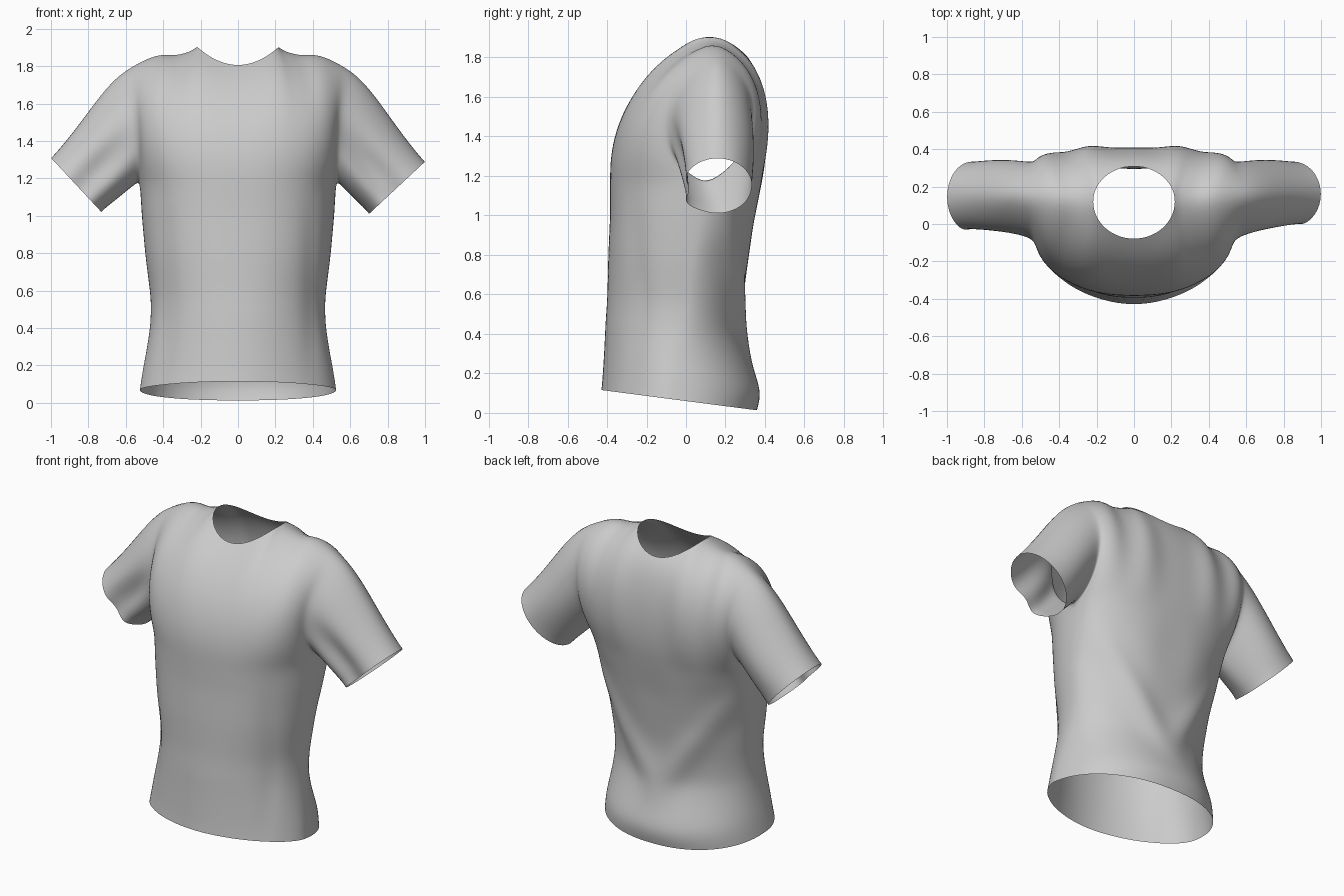
import bpy, bmesh
from math import sin, cos, pi, exp, copysign
from mathutils import Vector

if "Cube" in bpy.data.objects:
    bpy.data.objects.remove(bpy.data.objects["Cube"])

COLS, BODY_ROWS, YOKE_ROWS, SLEEVE_ROWS = 40, 22, 14, 10
ARMPIT = 1.17
NECK_U = 0.35          # share of the panel width taken by the neckline

# Torso stations: height, half width, side seam y, front y, back y,
# front roundness, back roundness
STATIONS = [
    (0.06, 0.525, -0.08, -0.43, 0.36, 1.8, 2.2),
    (0.14, 0.515, -0.07, -0.425, 0.39, 1.8, 2.1),
    (0.30, 0.485, -0.05, -0.415, 0.325, 1.9, 2.0),
    (0.42, 0.468, -0.02, -0.41, 0.285, 2.0, 1.9),
    (0.55, 0.465, 0.01, -0.40, 0.30, 2.1, 1.8),
    (0.78, 0.495, 0.03, -0.395, 0.335, 2.2, 1.75),
    (1.00, 0.515, 0.06, -0.385, 0.365, 2.3, 2.0),
    (ARMPIT, 0.525, 0.10, -0.385, 0.385, 2.4, 2.5),
]


def bump(v, centre, width):
    return exp(-((v - centre) / width) ** 2)


def lerp(a, b, t):
    return a + (b - a) * t


def station(z):
    for a, b in zip(STATIONS, STATIONS[1:]):
        if z <= b[0] + 1e-6:
            t = (z - a[0]) / (b[0] - a[0])
            return [lerp(p, q, t) for p, q in zip(a, b)]
    return STATIONS[-1]


def spread(u):
    """Column position across a panel, packed toward the side seams."""
    return copysign(abs(sin(u * pi / 2)) ** 0.8, u)


def bulge(f, power):
    return max(0.0, 1 - abs(f) ** power) ** (1 / power)


def body_point(u, z, back):
    """Point on the torso below the armpits."""
    _, w, seam, front, rear, front_p, rear_p = station(z)
    f = spread(u)
    g = bulge(f, rear_p if back else front_p)
    x, y = w * f, lerp(seam, rear if back else front, g)
    if back:
        # Drag folds running from both armpits to the small of the back
        ridge = 0.5 * max(0, z - 0.36) / 0.64
        fade = min(1, max(0, (z - 0.25) / 0.15)) * min(1, max(0, (ARMPIT - z) / 0.2))
        y += 0.035 * fade * g * bump(abs(x), ridge, 0.07)
        y -= 0.02 * fade * g * bump(x, 0, 0.14) * min(1, max(0, (z - 0.45) / 0.2))
    else:
        # Soft hanging folds beside the chest
        fade = sin(pi * min(1, z / ARMPIT))
        y += 0.015 * fade * bump(abs(x), 0.39, 0.035)
    t = (z - 0.06) / (ARMPIT - 0.06)
    return Vector((x, y, z - 0.13 * y * (1 - t)))


def top_point(u, back):
    """Point on the neckline or on the shoulder seam."""
    if abs(u) <= NECK_U:
        a = u / NECK_U * pi / 2
        return Vector((0.22 * sin(a), 0.12 + (0.19 if back else -0.2) * cos(a),
                       1.805 + 0.1 * sin(a) ** 2))
    t = (abs(u) - NECK_U) / (1 - NECK_U)
    z = lerp(1.905, 1.80, t) + 0.03 * sin(pi * t) - 0.022 * bump(t, 0.25, 0.18)
    return Vector((copysign(lerp(0.22, 0.6, t), u), lerp(0.12, 0.15, t), z))


def yoke_point(u, t, back):
    """Bezier column from the armpit line up to the neck or shoulder."""
    f = spread(u)
    g = bulge(f, 3.2 if back else 2.4)
    p0, p3 = body_point(u, ARMPIT, back), top_point(u, back)
    y1, y2 = (lerp(0.38, 0.46, g), lerp(0.42, 0.42, g)) if back else \
             (lerp(-0.19, -0.40, g), lerp(-0.13, -0.27, g))
    p1 = Vector((0.515 * f, y1, lerp(1.30, 1.44, g)))
    p2 = Vector((0.535 * f, y2, p3.z - (0.10 if back else 0.14)))
    s = 1 - t
    p = p0 * s**3 + p1 * 3*s*s*t + p2 * 3*s*t*t + p3 * t**3
    if back:
        # Spine hollow and pleats fanning over the shoulder blades
        wave = sin(pi * t) * g
        p.y += wave * (0.01 * cos(p.x * 26) - 0.025 * bump(p.x, 0, 0.1))
    return p


def add_grid(bm, rows, closed=False):
    grid = [[bm.verts.new(p) for p in row] for row in rows]
    for lo, hi in zip(grid, grid[1:]):
        n = len(lo)
        for i in range(n if closed else n - 1):
            j = (i + 1) % n
            bm.faces.new((lo[i], lo[j], hi[j], hi[i]))


def sleeve_rows(side, top, bottom, y_mid, y_half):
    """Rings from the armhole to the cuff."""
    ts = [i / YOKE_ROWS for i in range(YOKE_ROWS + 1)]
    hole = [yoke_point(side, t, False) for t in ts]
    hole += [yoke_point(side, t, True) for t in reversed(ts[1:-1])]
    n = len(hole)
    mid, half = (top + bottom) / 2, (top - bottom) / 2
    rows = []
    for k in range(SLEEVE_ROWS + 1):
        s = k / SLEEVE_ROWS
        row = []
        for i, p in enumerate(hole):
            a = 2 * pi * i / n
            cuff = mid - half * cos(a)
            cuff.y = y_mid - y_half * sin(a)
            q = p.lerp(cuff, s)
            # Rounded shoulder cap, tucked front fold and elbow slack
            q.z += 0.08 * sin(pi * s) * (1 - s) ** 2 * max(0, -cos(a))
            q.y += 0.06 * sin(pi * s * 0.8) * bump(a, 1.45, 0.27)
            q.y -= 0.025 * s * bump(a, 0.85, 0.3)
            q.y += 0.015 * sin(pi * s) * bump(a, 4.7, 0.6)
            row.append(q)
        rows.append(row)
    return rows


bm = bmesh.new()
us = [-1 + 2 * i / COLS for i in range(COLS + 1)]

# Front and back panels, hem to shoulder
for back in (False, True):
    rows = [[body_point(u, lerp(0.06, ARMPIT, k / BODY_ROWS), back) for u in us]
            for k in range(BODY_ROWS)]
    rows += [[yoke_point(u, k / YOKE_ROWS, back) for u in us]
             for k in range(YOKE_ROWS + 1)]
    add_grid(bm, rows)

# Left and right sleeves
add_grid(bm, sleeve_rows(1, Vector((1.0, 0, 1.29)), Vector((0.70, 0, 1.01)),
                         0.16, 0.175), True)
add_grid(bm, sleeve_rows(-1, Vector((-1.0, 0, 1.31)), Vector((-0.73, 0, 1.02)),
                         0.145, 0.19), True)

# Sew the seams and relax the cloth away from the open edges
bmesh.ops.remove_doubles(bm, verts=bm.verts, dist=0.0005)
bmesh.ops.recalc_face_normals(bm, faces=bm.faces)
inner = [v for v in bm.verts if not v.is_boundary]
for _ in range(2):
    bmesh.ops.smooth_vert(bm, verts=inner, factor=0.5,
                          use_axis_x=True, use_axis_y=True, use_axis_z=True)

mesh = bpy.data.meshes.new("tshirt")
bm.to_mesh(mesh)
bm.free()
shirt = bpy.data.objects.new("tshirt", mesh)
bpy.context.collection.objects.link(shirt)

# Grey cloth
cloth = bpy.data.materials.new("grey_cloth")
cloth.use_nodes = True
grey = (0.6, 0.6, 0.6, 1)
cloth.diffuse_color = grey
cloth.node_tree.nodes["Principled BSDF"].inputs["Base Color"].default_value = grey
mesh.materials.append(cloth)

# Soft finish
mesh.polygons.foreach_set("use_smooth", [True] * len(mesh.polygons))
smooth = shirt.modifiers.new("smooth", 'SUBSURF')
smooth.levels = smooth.render_levels = 1
